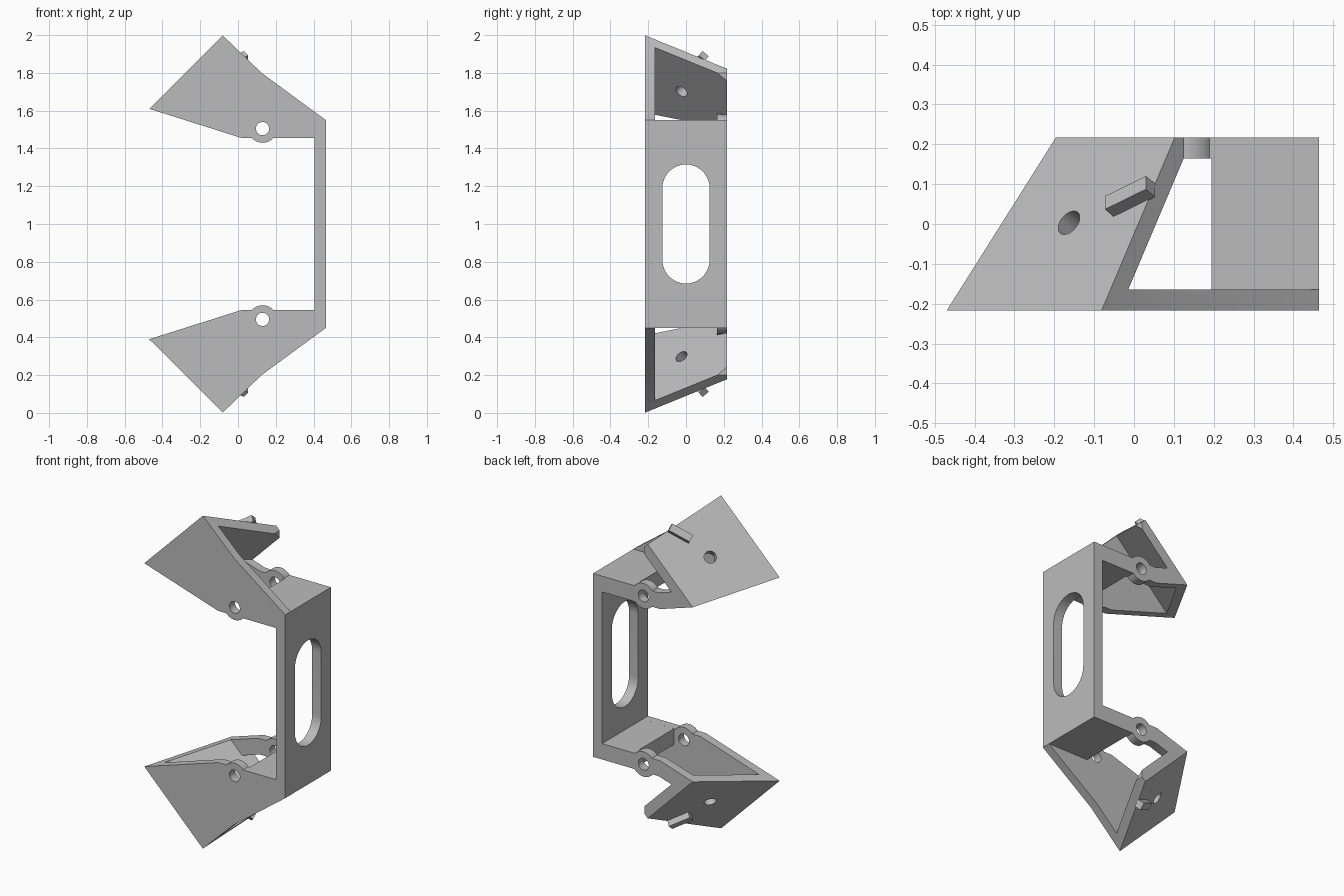
import bpy, bmesh, math
from mathutils import Vector, Matrix

if "Cube" in bpy.data.objects:
    bpy.data.objects.remove(bpy.data.objects["Cube"], do_unlink=True)

# One plain grey for everything
grey = bpy.data.materials.new("plain_grey")
grey.use_nodes = True
grey.diffuse_color = (0.5, 0.5, 0.5, 1)
grey.node_tree.nodes["Principled BSDF"].inputs["Base Color"].default_value = (0.5, 0.5, 0.5, 1)

HALF, INNER, MID = 0.217, 0.165, 1.0       # half depth, inside of side walls, mirror height
PIN = (0.13, 1.505)                        # pivot boss centre in x, z
BOSS_R, HOLE_R = 0.075, 0.035
NORMAL = Vector((-1, 0.83, 1)).normalized()
OUTER = Vector((-0.08, -HALF, 2.0))        # point on the outer sloped plane
THICK = 0.0535
SKIN = OUTER - NORMAL * THICK              # point on the inner sloped plane


def arc(a0, a1, steps=20):
    """Points on the pivot boss outline, angles in degrees."""
    angles = [math.radians(a0 + (a1 - a0) * i / steps) for i in range(steps + 1)]
    return [(PIN[0] + BOSS_R * math.cos(a), PIN[1] + BOSS_R * math.sin(a)) for a in angles]


def prism(outline, y0, y1):
    """Extrude an x-z outline along y."""
    bm = bmesh.new()
    face = bm.faces.new([bm.verts.new((x, y0, z)) for x, z in outline])
    ext = bmesh.ops.extrude_face_region(bm, geom=[face])
    moved = [g for g in ext["geom"] if isinstance(g, bmesh.types.BMVert)]
    bmesh.ops.translate(bm, verts=moved, vec=(0, y1 - y0, 0))
    bmesh.ops.recalc_face_normals(bm, faces=bm.faces)
    return bm


def trim(bm, point, normal):
    """Remove everything on the positive side of a plane and cap the cut."""
    cut = bmesh.ops.bisect_plane(bm, geom=bm.verts[:] + bm.edges[:] + bm.faces[:], dist=1e-5,
                                 plane_co=point, plane_no=normal, clear_outer=True)
    edges = [g for g in cut["geom_cut"] if isinstance(g, bmesh.types.BMEdge)]
    bmesh.ops.holes_fill(bm, edges=edges)
    bmesh.ops.recalc_face_normals(bm, faces=bm.faces)


def make(name, bm, cutter=None, mirrored=True):
    """Finish a part: bore it, mirror it about mid height and shade it."""
    bmesh.ops.translate(bm, verts=bm.verts, vec=(0, 0, -MID))
    mesh = bpy.data.meshes.new(name)
    bm.to_mesh(mesh)
    bm.free()
    mesh.materials.append(grey)
    obj = bpy.data.objects.new(name, mesh)
    obj.location.z = MID
    bpy.context.collection.objects.link(obj)
    bpy.ops.object.select_all(action='DESELECT')
    obj.select_set(True)
    bpy.context.view_layer.objects.active = obj
    if cutter:
        bore = obj.modifiers.new("bore", 'BOOLEAN')
        bore.operation, bore.solver, bore.object = 'DIFFERENCE', 'EXACT', cutter
        bpy.ops.object.modifier_apply(modifier="bore")
    bpy.ops.object.shade_smooth_by_angle(angle=math.radians(30))
    if mirrored:
        mirror = obj.modifiers.new("mirror", 'MIRROR')
        mirror.use_axis = (False, False, True)
        mirror.use_mirror_merge = False
    return obj


def helper(name, bm):
    """Hidden cutter object."""
    mesh = bpy.data.meshes.new(name)
    bm.to_mesh(mesh)
    bm.free()
    mesh.materials.append(grey)
    obj = bpy.data.objects.new(name, mesh)
    bpy.context.collection.objects.link(obj)
    obj.hide_render = True
    return obj


def rod(name, centre, axis, radius):
    bm = bmesh.new()
    spin = Vector(axis).to_track_quat('Z', 'Y').to_matrix().to_4x4()
    bmesh.ops.create_cone(bm, cap_ends=True, segments=40, radius1=radius, radius2=radius,
                          depth=1 if axis == (0, 1, 0) else 0.2,
                          matrix=Matrix.Translation(centre) @ spin)
    return helper(name, bm)


# Cutters: pivot bore, plate hole, and long slot
pin_cutter = rod("pin_cutter", (PIN[0], 0, PIN[1]), (0, 1, 0), HOLE_R)
plate_cutter = rod("plate_hole_cutter", (-0.163, 0.003, 1.734), NORMAL, 0.034)
slot = bmesh.new()
ring = []
for z, start in ((1.19, 0), (0.81, math.pi)):
    for i in range(25):
        a = start + math.pi * i / 24
        ring.append(slot.verts.new((0.3, 0.125 * math.cos(a), z + 0.125 * math.sin(a))))
ext = bmesh.ops.extrude_face_region(slot, geom=[slot.faces.new(ring)])
bmesh.ops.translate(slot, vec=(0.3, 0, 0),
                    verts=[g for g in ext["geom"] if isinstance(g, bmesh.types.BMVert)])
bmesh.ops.recalc_face_normals(slot, faces=slot.faces)
slot_cutter = helper("slot_cutter", slot)

# Front side wall with rounded pivot boss
wall = prism([(-0.28, 2.19), (-0.6, 1.651), (0.02, 1.455)] + arc(-138, -42)
             + [(0.465, 1.455), (0.465, 1.55), (0.125, 1.8)], -HALF, -INNER)
trim(wall, OUTER, NORMAL)
make("front_wall", wall, pin_cutter)

# Slim rear link with rounded pivot boss
link = prism([(-0.6, 1.651), (0.02, 1.455)] + arc(-138, -42) + [(0.195, 1.455), (0.195, 1.55)]
             + arc(37, 143) + [(0.03, 1.55), (-0.6, 1.749)], INNER, HALF)
trim(link, SKIN, NORMAL)
make("rear_link", link, pin_cutter)

# Sloped mounting plate
plate = prism([(-0.28, 2.19), (-0.6, 1.651), (0.02, 1.455), (0.125, 1.455), (0.125, 1.8)],
              -INNER, HALF)
trim(plate, OUTER, NORMAL)
trim(plate, SKIN, -NORMAL)
make("sloped_plate", plate, plate_cutter)

# Small locating bar on the sloped plate
side = Vector((0, -1, 0.83)).normalized()
along = side.cross(NORMAL).normalized()
frame = Matrix((along, side, NORMAL)).transposed().to_4x4()
bar = bmesh.new()
bmesh.ops.create_cube(bar, size=1, matrix=Matrix.Translation(Vector((-0.01, 0.069, 1.86)))
                      @ frame @ Matrix.Diagonal((0.13, 0.043, 0.038, 1)))
bmesh.ops.recalc_face_normals(bar, faces=bar.faces)
make("locating_bar", bar)

# End slab and slotted spine
make("end_slab", prism([(0.195, 1.455), (0.465, 1.455), (0.465, 1.55), (0.195, 1.55)],
                       -INNER, HALF))
make("spine", prism([(0.405, 0.545), (0.465, 0.545), (0.465, 1.455), (0.405, 1.455)],
                    -HALF, HALF), slot_cutter, mirrored=False)

for cutter in (pin_cutter, plate_cutter, slot_cutter):
    bpy.data.objects.remove(cutter, do_unlink=True)
